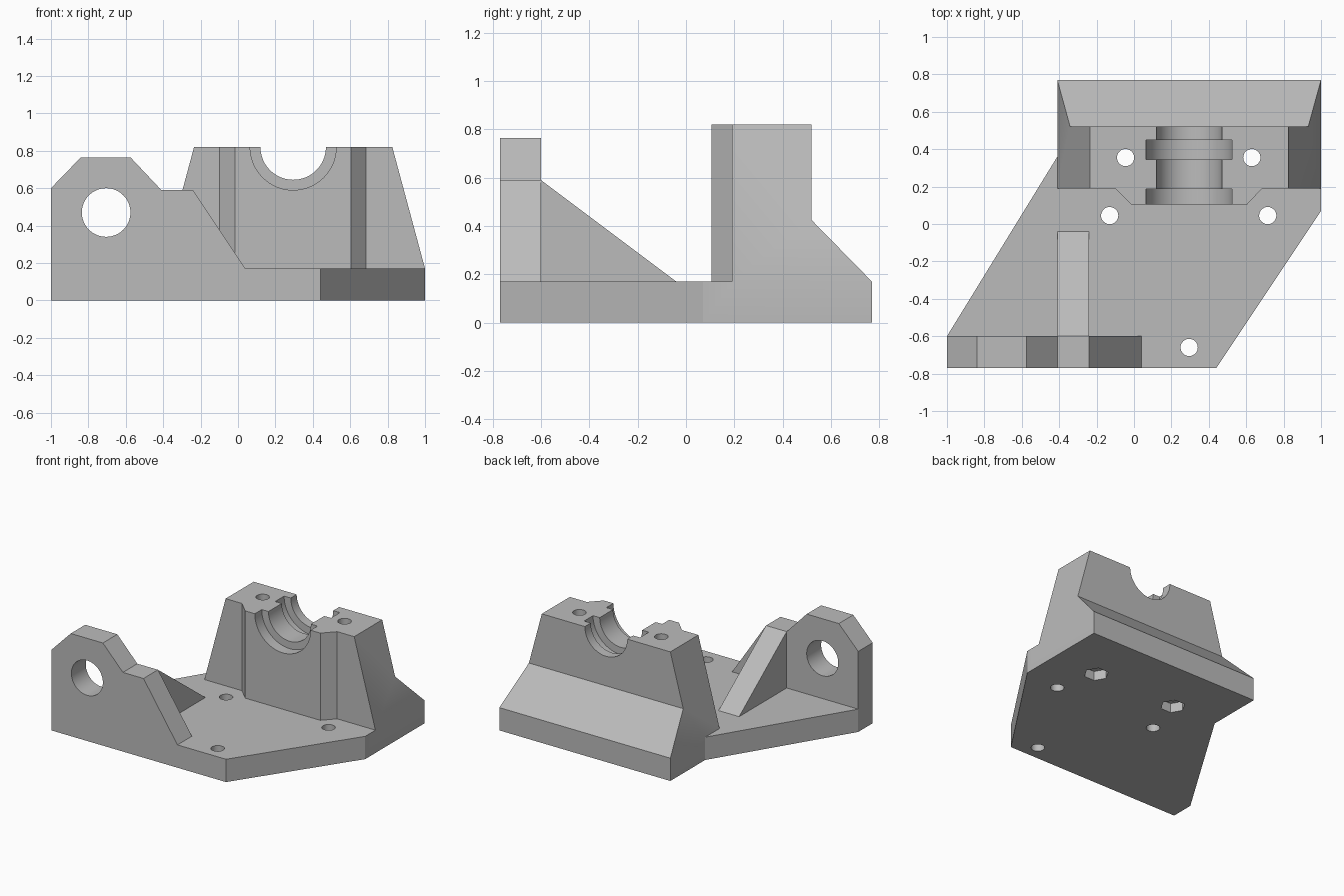
import bpy, bmesh, math
from mathutils import Vector

if "Cube" in bpy.data.objects:
    bpy.data.objects.remove(bpy.data.objects["Cube"])

BASE_TOP, BLOCK_TOP = 0.17, 0.82
BORE_X = 0.295

grey = bpy.data.materials.new("plain grey")
grey.use_nodes = True
colour = (0.5, 0.5, 0.5, 1)
grey.diffuse_color = colour
grey.node_tree.nodes["Principled BSDF"].inputs["Base Color"].default_value = colour


def prism(name, profile, axis, start, end):
    """Extrude a 2D profile along an axis; the profile uses the other two axes in order."""
    def place(p, d):
        co = list(p)
        co.insert("xyz".index(axis), d)
        return Vector(co)
    bm = bmesh.new()
    rings = [[bm.verts.new(place(p, d)) for p in profile] for d in (start, end)]
    for ring in rings:
        bm.faces.new(ring)
    n = len(profile)
    for i in range(n):
        j = (i + 1) % n
        bm.faces.new((rings[0][i], rings[0][j], rings[1][j], rings[1][i]))
    bmesh.ops.recalc_face_normals(bm, faces=bm.faces)
    mesh = bpy.data.meshes.new(name)
    bm.to_mesh(mesh)
    bm.free()
    mesh.materials.append(grey)
    obj = bpy.data.objects.new(name, mesh)
    bpy.context.collection.objects.link(obj)
    return obj


def circle(u, v, radius, sides=64, turn=0.0):
    angles = [turn + math.tau * i / sides for i in range(sides)]
    return [(u + radius * math.cos(a), v + radius * math.sin(a)) for a in angles]


def combine(target, tool, operation):
    """Apply a boolean to the target and discard the tool."""
    mod = target.modifiers.new("boolean", "BOOLEAN")
    mod.operation, mod.solver, mod.object = operation, "EXACT", tool
    graph = bpy.context.evaluated_depsgraph_get()
    mesh = bpy.data.meshes.new_from_object(target.evaluated_get(graph))
    target.modifiers.clear()
    target.data = mesh
    bpy.data.objects.remove(tool)


# Base plate with its slanted sides
bracket = prism("bracket_body", [(-1, -0.77), (0.44, -0.77), (1, 0.07), (1, 0.77),
                                 (-0.41, 0.77), (-0.41, 0.36), (-1, -0.60)], "z", 0, BASE_TOP)

# Bearing block: side profile whose ends lean inwards with height
block = prism("bearing_block", [(0.19, BASE_TOP), (0.77, BASE_TOP), (0.52, 0.425),
                                (0.52, BLOCK_TOP), (0.19, BLOCK_TOP)], "x", -0.705, 0.705)
for v in block.data.vertices:
    lean = 0.175 * (v.co.z - BASE_TOP) / (BLOCK_TOP - BASE_TOP)
    v.co.x = BORE_X + math.copysign(0.705 - lean, v.co.x)

# Chamfered boss on the front of the block
boss = prism("front_boss", [(-0.10, 0.19), (-0.015, 0.105), (0.605, 0.105), (0.685, 0.19),
                            (0.685, 0.30), (-0.10, 0.30)], "z", BASE_TOP, BLOCK_TOP)

# Upright lug along the front edge, and the sloping rib behind it
lug = prism("front_lug", [(-1, 0), (-1, 0.60), (-0.84, 0.765), (-0.575, 0.765), (-0.41, 0.59),
                          (-0.24, 0.59), (0.04, BASE_TOP), (0.04, 0)], "y", -0.77, -0.60)
rib = prism("rib", [(-0.60, BASE_TOP), (-0.60, 0.59), (-0.04, BASE_TOP)], "x", -0.41, -0.24)
for part in (boss, block, lug, rib):
    combine(bracket, part, "UNION")

# Half-round bore with two wider grooves, and the lug hole
for radius, start, end in ((0.175, 0, 0.9), (0.23, 0, 0.187), (0.23, 0.345, 0.45)):
    combine(bracket, prism("bore_cutter", circle(BORE_X, BLOCK_TOP, radius, 96), "y", start, end),
            "DIFFERENCE")
combine(bracket, prism("lug_hole_cutter", circle(-0.705, 0.47, 0.13), "y", -1, -0.5), "DIFFERENCE")

# Screw holes, with hexagonal nut pockets under the block
for x, y in ((-0.13, 0.045), (0.715, 0.045), (0.295, -0.66), (-0.045, 0.355), (0.63, 0.355)):
    combine(bracket, prism("screw_cutter", circle(x, y, 0.046, 32), "z", -0.1, 1), "DIFFERENCE")
    if y > 0.2:
        combine(bracket, prism("nut_cutter", circle(x, y, 0.085, 6), "z", -0.1, 0.07), "DIFFERENCE")

# Merge flat neighbours and keep only the bores smooth
bm = bmesh.new()
bm.from_mesh(bracket.data)
bmesh.ops.remove_doubles(bm, verts=bm.verts, dist=0.0001)
bmesh.ops.dissolve_limit(bm, angle_limit=0.005, verts=bm.verts, edges=bm.edges)
bm.to_mesh(bracket.data)
bm.free()
bracket.data.name = "bracket_body"
bpy.ops.object.select_all(action="DESELECT")
bracket.select_set(True)
bpy.context.view_layer.objects.active = bracket
bpy.ops.object.shade_smooth_by_angle(angle=math.radians(25))
